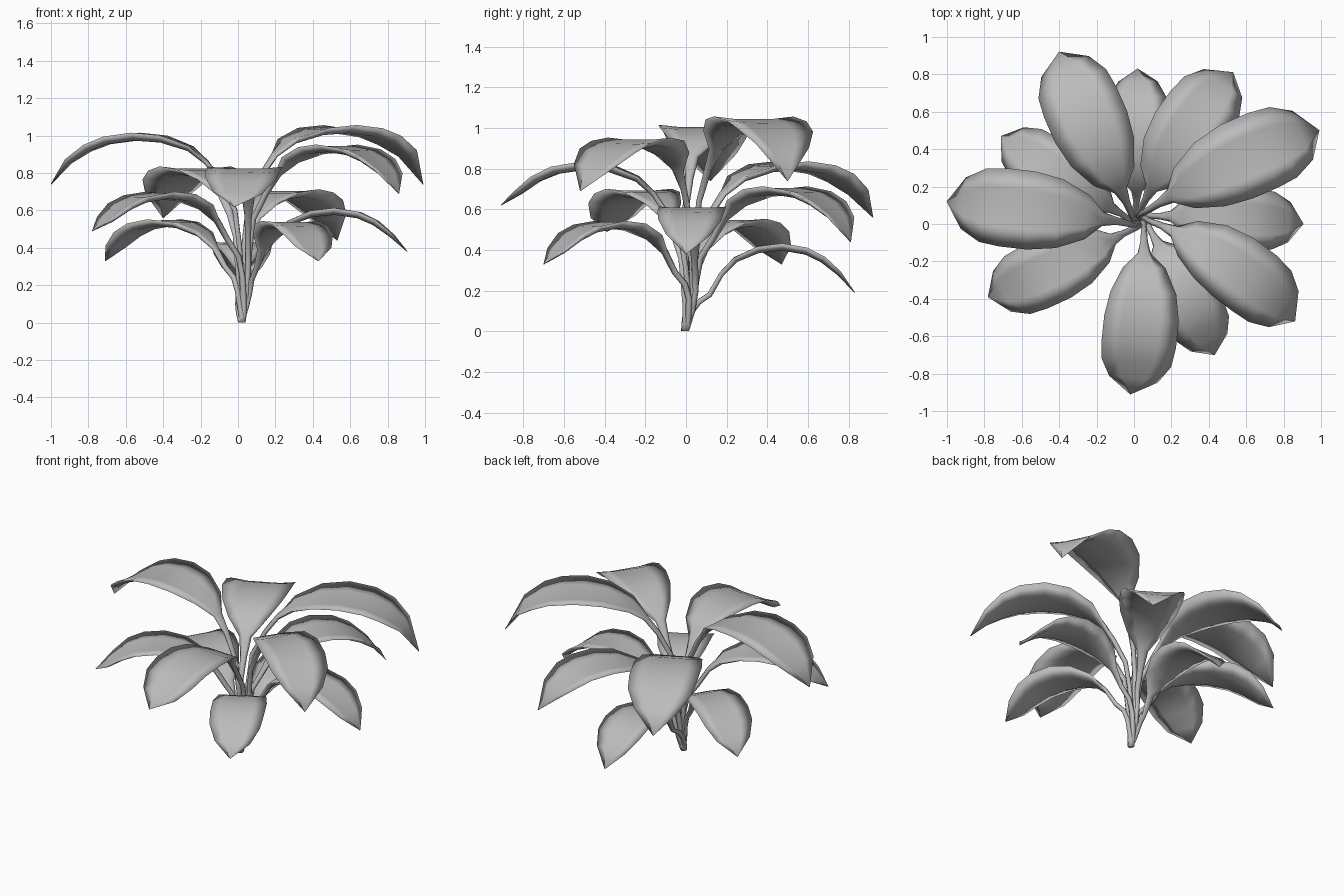
import bpy, bmesh, math
from mathutils import Vector

cube = bpy.data.objects.get("Cube")
if cube:
    bpy.data.objects.remove(cube, do_unlink=True)

grey = bpy.data.materials.new("leaf grey")
grey.use_nodes = True
colour = (0.5, 0.5, 0.5, 1)
grey.diffuse_color = colour
grey.node_tree.nodes["Principled BSDF"].inputs["Base Color"].default_value = colour

# Blade rows: reach, height relative to apex, half width (fraction), thickness
BLADE = [(.12, -.25, .10, .015), (.19, -.15, .18, .014), (.28, -.08, .57, .016),
         (.42, -.035, .88, .018), (.56, -.025, 1, .018), (.70, -.045, 1, .017),
         (.80, -.085, .94, .015), (.90, -.15, .66, .011)]
SIDES = 6
FOOT = Vector((.02, -.005, 0))
HEART = Vector((.03, .02, 0))


def ring(bm, centre, side, up, w, t, dip):
    """Flattened loop of vertices whose rims lift above the midrib."""
    loop = []
    for k in range(SIDES):
        a = math.tau * k / SIDES
        c, s = math.cos(a), math.sin(a)
        loop.append(bm.verts.new(centre + side * (w * c) + up * (t * s + dip * c * c)))
    return loop


def leaf(name, tip, apex, width, bow):
    """One stem and its arching blade, lofted from the foot to the tip."""
    tip = Vector(tip)
    flat = Vector((tip.x, tip.y, 0)) - HEART
    out = flat.normalized()
    across = Vector((-out.y, out.x, 0))
    half = width / 2

    # Stem rows: twisted together at the foot, then rising
    rows = [(FOOT, .02, .02, 0)]
    for h, r, swirl in ((.1, -.005, .008), (.28, .006, .018), (.55, .02, .026), (.8, .045, .026)):
        z = h * (apex - .25)
        blend = min(1, z / .15)
        p = HEART * blend + FOOT * (1 - blend) + out * r + across * swirl
        rows.append((p + Vector((0, 0, z)), .016, .015, 0))
    # Blade rows
    for f, dz, w, t in BLADE:
        p = HEART + flat * f + across * (bow * 4 * f * (1 - f) + .02 * (1 - f) ** 2)
        p.z = apex + dz
        w *= half
        rows.append((p, max(w, .017), t, .17 * w if f > .2 else 0))
    rows.append((tip, .002, .002, 0))

    bm = bmesh.new()
    loops = []
    for i, (p, w, t, dip) in enumerate(rows):
        a, b = rows[max(i - 1, 0)][0], rows[min(i + 1, len(rows) - 1)][0]
        tangent = (b - a).normalized()
        side = (across - tangent * across.dot(tangent)).normalized()
        if i == 0:
            tangent = Vector((0, 0, 1))
            side = across
        loops.append(ring(bm, p, side, tangent.cross(side), w, t, dip))
    for a, b in zip(loops, loops[1:]):
        for k in range(SIDES):
            n = (k + 1) % SIDES
            bm.faces.new((a[k], a[n], b[n], b[k]))
    bm.faces.new(loops[0][::-1])
    bm.faces.new(loops[-1])
    bmesh.ops.recalc_face_normals(bm, faces=bm.faces)
    for face in bm.faces:
        face.smooth = True
    mesh = bpy.data.meshes.new(name)
    bm.to_mesh(mesh)
    bm.free()
    mesh.materials.append(grey)
    bpy.context.collection.objects.link(bpy.data.objects.new(name, mesh))


# Name, tip, apex height, blade width, sideways bow
LEAVES = [
    ("upper_left_leaf", (.99, .50, .74), 1.045, .43, .045),
    ("upper_right_leaf", (-1, .12, .74), 1.005, .42, 0),
    ("upper_front_leaf", (.86, -.52, .69), .945, .38, .06),
    ("middle_back_right_leaf", (-.40, .92, .56), .825, .42, .015),
    ("middle_front_leaf", (-.02, -.91, .62), .825, .40, .035),
    ("middle_back_left_leaf", (.53, .81, .44), .705, .39, .04),
    ("middle_front_right_leaf", (-.78, -.39, .49), .695, .36, .02),
    ("lower_left_leaf", (.905, 0, .38), .61, .33, .02),
    ("lower_back_right_leaf", (-.71, .47, .33), .55, .33, .015),
    ("lower_front_leaf", (.43, -.70, .33), .54, .33, .02),
    ("lower_back_leaf", (.02, .83, .19), .43, .32, 0),
]
for spec in LEAVES:
    leaf(*spec)
